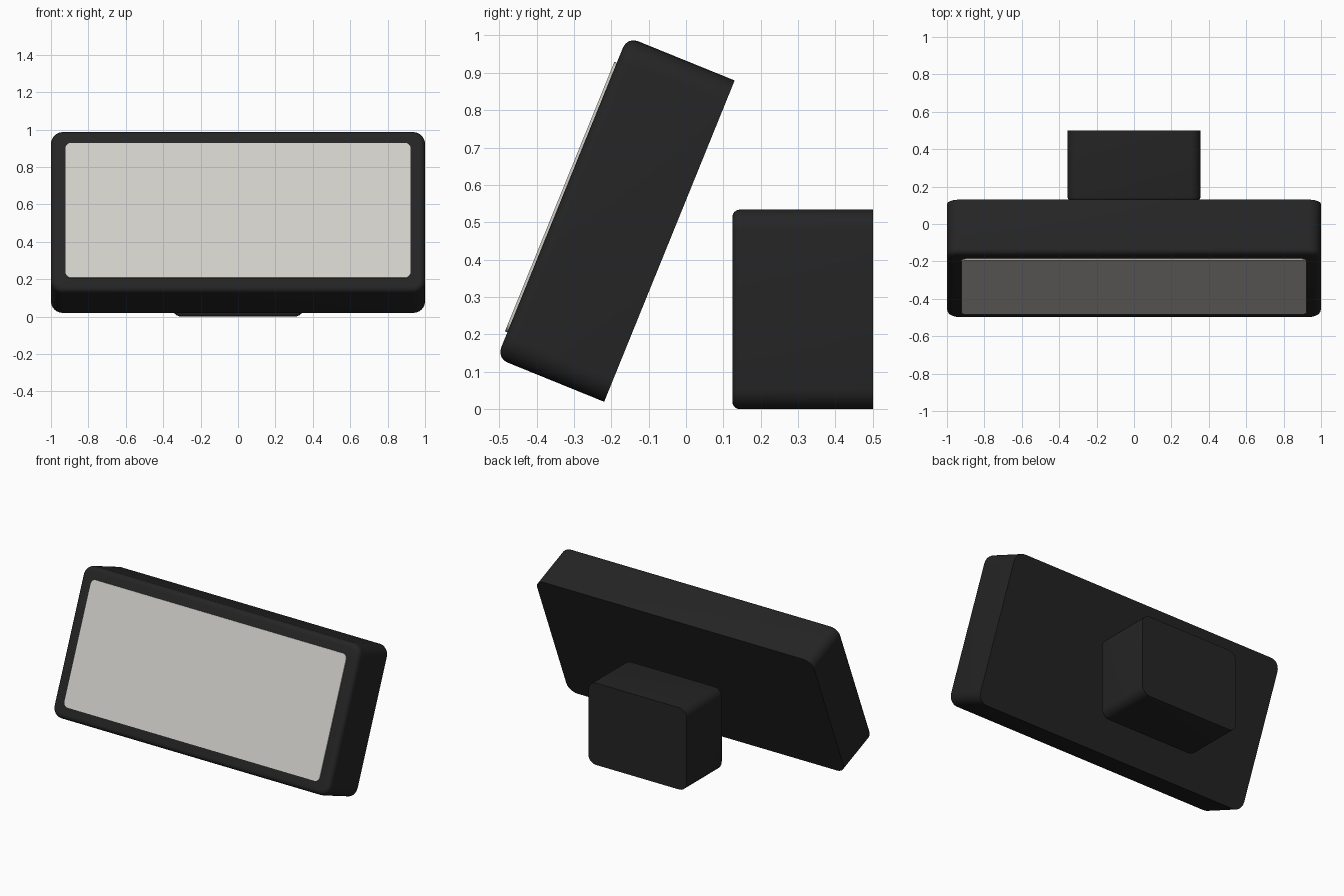
import bpy
import bmesh
from math import radians
from mathutils import Matrix, Vector

if "Cube" in bpy.data.objects:
    bpy.data.objects.remove(bpy.data.objects["Cube"], do_unlink=True)


def material(name, rgb):
    mat = bpy.data.materials.new(name)
    mat.use_nodes = True
    color = (*rgb, 1.0)
    mat.diffuse_color = color
    bsdf = mat.node_tree.nodes["Principled BSDF"]
    bsdf.inputs["Base Color"].default_value = color
    bsdf.inputs["Roughness"].default_value = 0.6
    return mat


def slab(name, size, matrix, corner, front_bevel, mat):
    """Box with rounded outline, softened front rim and crisp flat back."""
    bm = bmesh.new()
    bmesh.ops.create_cube(bm, size=1, matrix=Matrix.Diagonal((*size, 1)))
    depth_edges = [e for e in bm.edges
                   if abs(e.verts[0].co.y - e.verts[1].co.y) > size[1] / 2]
    bmesh.ops.bevel(bm, geom=depth_edges, offset=corner, segments=6,
                    profile=0.5, affect='EDGES')
    if front_bevel:
        rim = [e for e in bm.edges
               if all(v.co.y < -size[1] * 0.49 for v in e.verts)]
        bmesh.ops.bevel(bm, geom=rim, offset=front_bevel, segments=4,
                        profile=0.5, affect='EDGES')
    bmesh.ops.recalc_face_normals(bm, faces=bm.faces)
    mesh = bpy.data.meshes.new(name)
    bm.to_mesh(mesh)
    bm.free()
    mesh.materials.append(mat)
    obj = bpy.data.objects.new(name, mesh)
    obj.matrix_world = matrix
    bpy.context.collection.objects.link(obj)
    bpy.ops.object.select_all(action='DESELECT')
    obj.select_set(True)
    bpy.context.view_layer.objects.active = obj
    bpy.ops.object.shade_smooth_by_angle(angle=radians(35))
    return obj


black = material("black_plastic", (0.018, 0.018, 0.018))
pale = material("pale_screen", (0.63, 0.62, 0.58))

# Leaning housing
depth = 0.31
tilt = (Matrix.Translation((0, -0.188, 0.508))
        @ Matrix.Rotation(radians(-22.1), 4, 'X'))
slab("housing", Vector((2, depth, 0.928)), tilt, 0.065, 0.03, black)

# Thin screen plate standing just proud of the housing front
plate = 0.009
front = Matrix.Translation((0, -depth / 2 - plate / 2 + 0.002, 0))
slab("screen", Vector((1.844, plate, 0.778)), tilt @ front, 0.03, 0, pale)

# Rear mounting block
slab("rear_block", Vector((0.71, 0.376, 0.534)),
     Matrix.Translation((0, 0.312, 0.267)), 0.055, 0.02, black)
